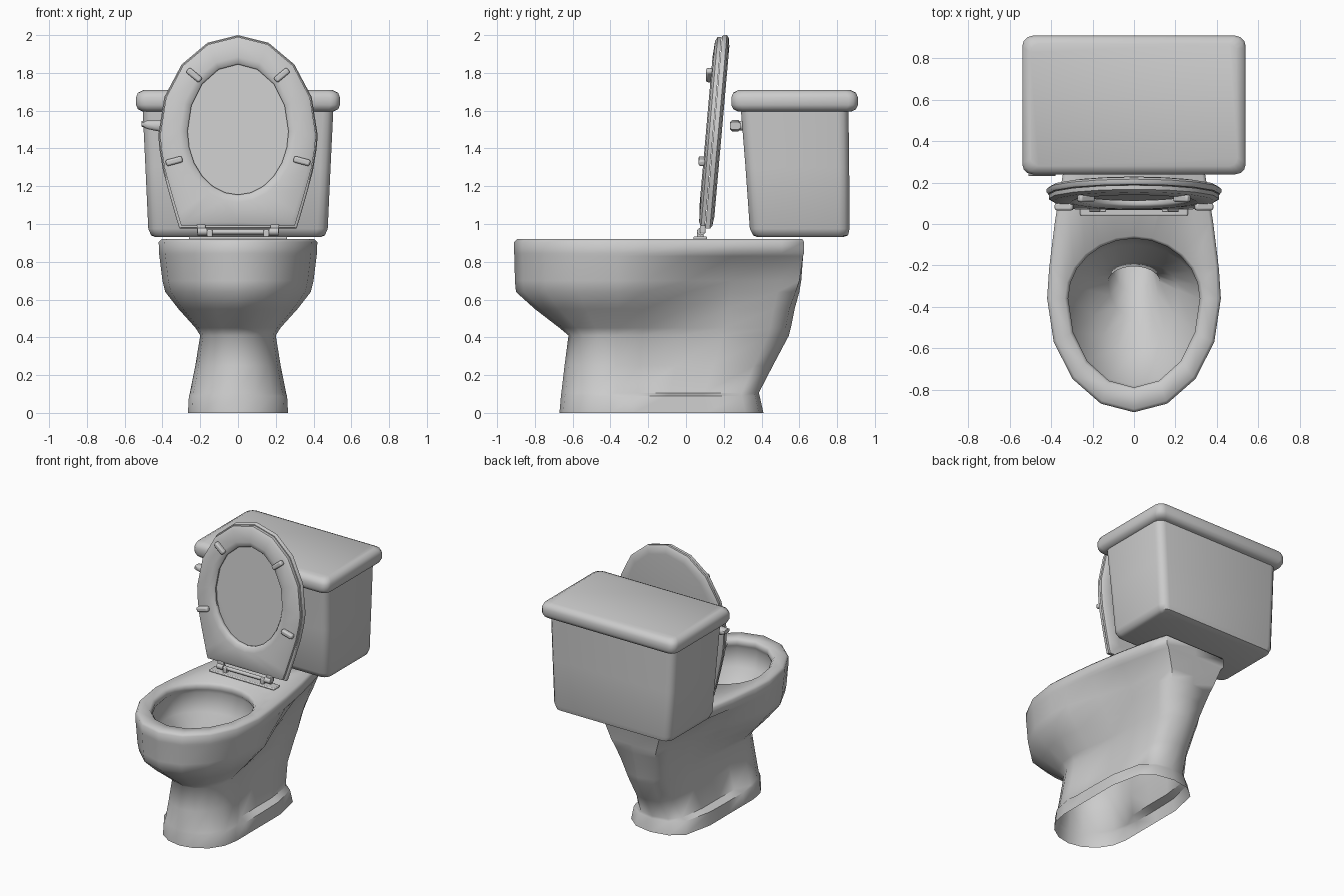
import bpy, bmesh
from math import sin, cos, pi, radians

if "Cube" in bpy.data.objects:
    bpy.data.objects.remove(bpy.data.objects["Cube"])


def finish(obj, angle=35):
    bpy.ops.object.select_all(action='DESELECT')
    obj.select_set(True)
    bpy.context.view_layer.objects.active = obj
    bpy.ops.object.shade_smooth_by_angle(angle=radians(angle))


def loft(name, rings, cap_start=False, cap_end=False, loop=False, angle=50):
    """Skin a list of equal-length point rings."""
    bm = bmesh.new()
    vs = [[bm.verts.new(p) for p in r] for r in rings]
    n = len(rings[0])
    pairs = list(zip(vs, vs[1:])) + ([(vs[-1], vs[0])] if loop else [])
    for a, b in pairs:
        for i in range(n):
            j = (i + 1) % n
            bm.faces.new((a[i], a[j], b[j], b[i]))
    if cap_start:
        bm.faces.new(vs[0])
    if cap_end:
        bm.faces.new(vs[-1])
    bmesh.ops.recalc_face_normals(bm, faces=bm.faces)
    me = bpy.data.meshes.new(name)
    bm.to_mesh(me)
    bm.free()
    obj = bpy.data.objects.new(name, me)
    bpy.context.collection.objects.link(obj)
    finish(obj, angle)
    return obj


def front_half(w, yc, yf):
    return [(-w * cos(k * pi / 8), yc - (yc - yf) * sin(k * pi / 8)) for k in range(9)]


def outline(yf, yc, yb, w, sides, corner=1):
    """Half-ellipse front, then side widths running to a blunt back (20 points)."""
    right = [(s, yc + (yb - yc) * t) for s, t in zip(sides, (.15, .38, .62, .88, corner))]
    return front_half(w, yc, yf) + right + [(0, yb)] + [(-x, y) for x, y in right[::-1]]


def egg(w, yc, yf, yb):
    """Ellipse with different front and back depth (20 points)."""
    back = [(w * cos(k * pi / 12), yc + (yb - yc) * sin(k * pi / 12)) for k in range(1, 12)]
    return front_half(w, yc, yf) + back


def at_z(pts, z):
    return [(x, y, z) for x, y in pts]


def rounded_rect(hx, y0, y1, r, z):
    pts = []
    for q, (cx, cy) in enumerate([(hx - r, y1 - r), (r - hx, y1 - r), (r - hx, y0 + r), (hx - r, y0 + r)]):
        for k in range(4):
            a = (q + k / 3) * pi / 2
            pts.append((cx + r * cos(a), cy + r * sin(a), z))
    return pts


def box(name, loc, size, rot=(0, 0, 0), bevel=.006):
    bpy.ops.mesh.primitive_cube_add(size=1, location=loc, rotation=rot)
    o = bpy.context.object
    o.name = name
    o.scale = size
    bpy.ops.object.transform_apply(location=False, rotation=False, scale=True)
    m = o.modifiers.new("bevel", 'BEVEL')
    m.width, m.segments = bevel, 2
    finish(o)
    return o


def rod(name, loc, radius, length, rot):
    bpy.ops.mesh.primitive_cylinder_add(vertices=12, radius=radius, depth=length, location=loc, rotation=rot)
    o = bpy.context.object
    o.name = name
    finish(o)
    return o


# bowl and pedestal: outer skin from the floor up, over the rim, down into the bowl
outer = [  # z, front, centre, back, width, side widths, back corner position
    (0, -.67, -.40, .41, .265, (.265, .265, .265, .22, .13), .97),
    (.09, -.662, -.40, .39, .26, (.26, .26, .255, .21, .12), .97),
    (.105, -.66, -.37, .385, .255, (.205, .20, .20, .175, .11), .97),
    (.25, -.643, -.37, .46, .226, (.18, .165, .165, .145, .09), .97),
    (.41, -.622, -.37, .545, .20, (.18, .165, .165, .155, .10), .97),
    (.45, -.67, -.36, .555, .225, (.205, .175, .17, .165, .11), .97),
    (.55, -.80, -.36, .575, .315, (.29, .21, .18, .18, .14), .97),
    (.64, -.90, -.36, .60, .385, (.365, .27, .21, .20, .16), .98),
    (.70, -.906, -.36, .61, .40, (.385, .31, .235, .21, .18), .99),
    (.83, -.908, -.36, .62, .416, (.405, .37, .315, .26, .225), 1),
    (.845, -.91, -.36, .625, .418, (.41, .38, .34, .28, .24), 1),
    (.905, -.91, -.36, .625, .42, (.41, .382, .342, .285, .245), 1),
    (.92, -.895, -.36, .615, .405, (.395, .367, .328, .272, .235), 1),
]
inner = [  # z, width, centre, front, back; the drain runs back under the rear wall
    (.92, .335, -.36, -.805, -.057), (.90, .318, -.36, -.79, -.07),
    (.87, .32, -.36, -.79, -.07), (.84, .345, -.36, -.81, -.05),
    (.72, .315, -.36, -.78, -.10), (.58, .215, -.32, -.63, -.18),
    (.46, .125, -.28, -.45, -.205), (.38, .10, -.20, -.33, -.12),
    (.30, .08, -.09, -.19, 0),
]
loft("bowl", [at_z(outline(*s[1:]), s[0]) for s in outer]
     + [at_z(egg(*s[1:]), s[0]) for s in inner], cap_end=True, angle=60)

# tank body and its lid: half width, front, back, corner radius, height
tank = [(.435, .38, .83, .04, .93), (.46, .355, .858, .05, .94), (.475, .338, .866, .055, .975),
        (.49, .315, .864, .055, 1.3), (.505, .29, .86, .055, 1.61)]
loft("tank", [rounded_rect(*s) for s in tank], True, True)
lid = [(.505, .275, .875, .04, 1.595), (.53, .25, .90, .05, 1.608), (.54, .24, .91, .05, 1.63),
       (.54, .24, .91, .05, 1.67), (.53, .25, .90, .05, 1.695), (.50, .28, .87, .04, 1.71)]
loft("tank_lid", [rounded_rect(*s) for s in lid], True, True)


# raised seat and cover: flat outlines stood up with a slight backward lean
def lean(z):
    return .065 + .088 * (z - .98)


def stand(pts, d):
    return [(x, lean(-v) + d, -v) for x, v in pts]


def seat_outline(i, bottom=.975):
    sides = [s - i for s in (.416, .397, .365, .328, .31)]
    return outline(-2.0 + i, -1.47, -bottom - i, .422 - i, sides)


def hole(i):
    return egg(.267 + i, -1.49, -1.845 - i, -1.155 + i)


loft("seat_ring", [stand(seat_outline(.01, .98), .014), stand(seat_outline(.03, .98), .002),
                   stand(hole(.04), -.004), stand(hole(.008), .004), stand(hole(0), .015),
                   stand(hole(.005), .034), stand(seat_outline(.01, .98), .034)], loop=True)
loft("seat_cover", [stand(seat_outline(.006), .037), stand(seat_outline(0), .045),
                    stand(seat_outline(0), .062), stand(seat_outline(.015), .073),
                    stand(seat_outline(.06), .08)], True, True)

for side in (-1, 1):
    # bumpers under the seat
    for label, x, z, ang in (("upper", .232, 1.788, 40), ("lower", .338, 1.333, -15)):
        box(f"{label}_bumper", (side * x, lean(z) - .012, z), (.09, .036, .034),
            (0, -side * radians(ang), 0), .01)
    # hinge posts, knuckles and seat tabs
    box("hinge_post", (side * .15, .075, .945), (.03, .035, .05))
    rod("hinge_knuckle", (side * .19, .078, .96), .02, .05, (0, pi / 2, 0))
    box("seat_tab", (side * .195, .088, .975), (.045, .03, .05))

# hinge plate and pin
box("hinge_plate", (0, .075, .926), (.52, .07, .016))
rod("hinge_pin", (0, .08, .958), .013, .36, (0, pi / 2, 0))

# flush lever on the tank front
rod("lever_pivot", (-.42, .29, 1.52), .026, .06, (pi / 2, 0, 0))
lever = [(-.51, .014, 1.53), (-.48, .022, 1.525), (-.42, .03, 1.52), (-.38, .02, 1.52)]
loft("flush_lever", [[(x, .26 + a * .028, z + b * h) for a, b in
                      ((-1, -.6), (-.6, -1), (.6, -1), (1, -.6), (1, .6), (.6, 1), (-.6, 1), (-1, .6))]
                     for x, h, z in lever], True, True)
